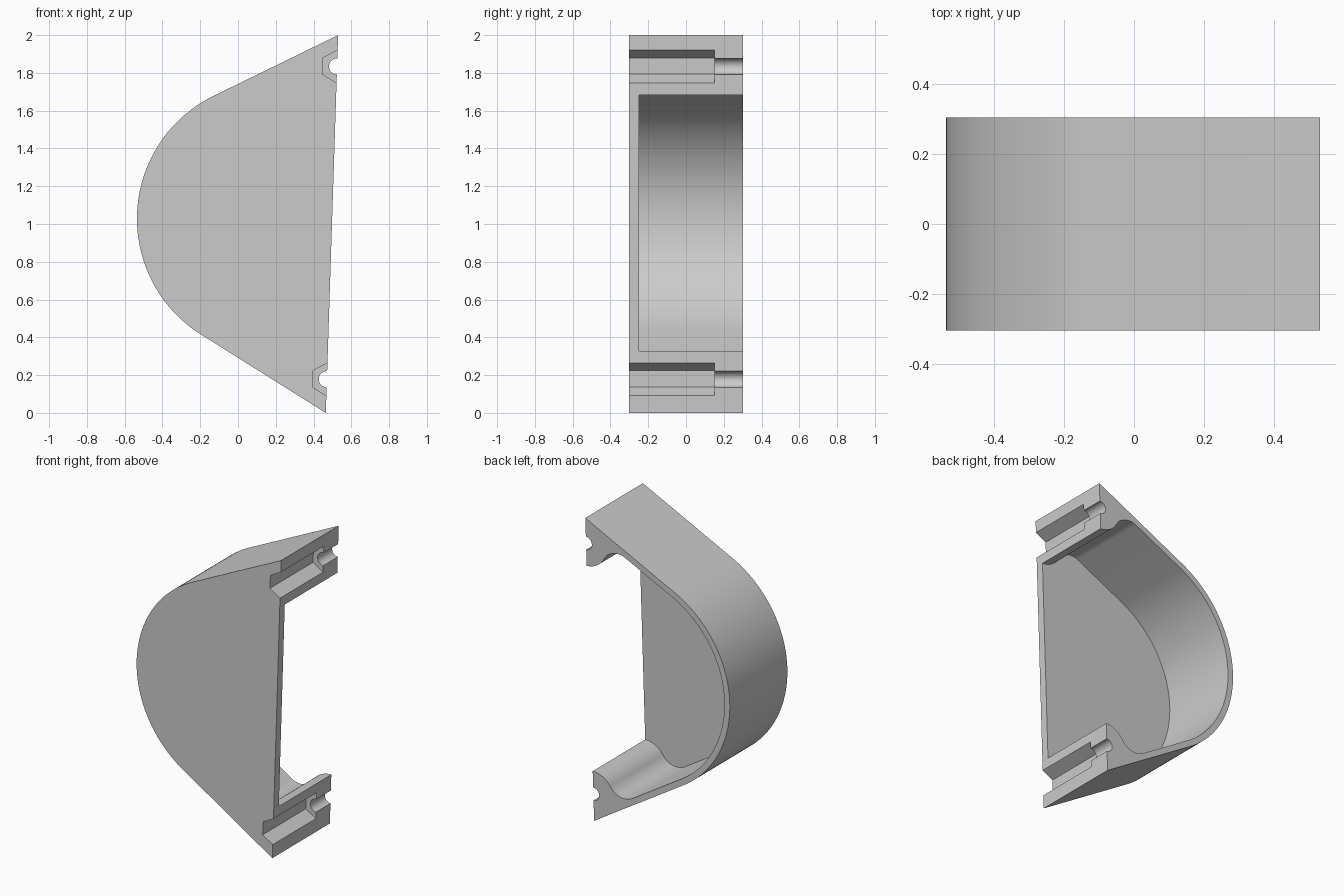
import bpy, bmesh
from math import pi, cos, sin, acos, atan2, sqrt
from mathutils import Vector

if "Cube" in bpy.data.objects:
    bpy.data.objects.remove(bpy.data.objects["Cube"])

FRONT, BACK = -0.303, 0.303
CENTRE, RADIUS = Vector((0.189, 1.028)), 0.724     # big round side, in x and z
WALL, BOSS, FILLET = 0.04, 0.15, 0.12
TOP, BOTTOM = Vector((0.53, 2.0)), Vector((0.465, 0.0))
EDGE = (TOP - BOTTOM).normalized()                 # slanted open side
OUT = Vector((EDGE.y, -EDGE.x))


def polar(angle):
    return Vector((cos(angle), sin(angle)))


def heading(v):
    return atan2(v.y, v.x)


def arc(centre, radius, start, end, steps):
    """Arc along the shorter way round."""
    sweep = (end - start + pi) % (2 * pi) - pi
    return [centre + radius * polar(start + sweep * i / steps) for i in range(steps + 1)]


def prism(name, outline, y0, y1):
    """Closed x-z outline extruded along y."""
    bm = bmesh.new()
    face = bm.faces.new([bm.verts.new((p.x, y0, p.y)) for p in outline])
    grown = bmesh.ops.extrude_face_region(bm, geom=[face])["geom"]
    bmesh.ops.translate(bm, vec=(0, y1 - y0, 0),
                        verts=[v for v in grown if isinstance(v, bmesh.types.BMVert)])
    bmesh.ops.recalc_face_normals(bm, faces=bm.faces)
    mesh = bpy.data.meshes.new(name)
    bm.to_mesh(mesh)
    bm.free()
    obj = bpy.data.objects.new(name, mesh)
    bpy.context.collection.objects.link(obj)
    return obj


def tangent_angle(corner, side):
    v = corner - CENTRE
    return heading(v) + side * acos(RADIUS / v.length)


def boss_profile(corner, hole, angle, side):
    """Inner wall from the open side, round a screw boss, to the thin wall."""
    inward = -polar(angle)
    along = (CENTRE + RADIUS * polar(angle) - corner).normalized()
    rise = WALL + FILLET - (hole - corner).dot(inward)
    mid = hole + inward * rise + along * sqrt((BOSS + FILLET) ** 2 - rise ** 2)
    start = hole + EDGE * side * BOSS
    return ([start + OUT * 0.3]
            + arc(hole, BOSS, heading(EDGE * side), heading(mid - hole), 16)
            + arc(mid, FILLET, heading(hole - mid), angle, 20))


# Solid body: round side running tangentially into two straight sides
a_top, a_low = tangent_angle(TOP, 1), tangent_angle(BOTTOM, -1)
housing = prism("half_housing", [TOP] + arc(CENTRE, RADIUS, a_top, a_low, 64) + [BOTTOM],
                FRONT, BACK)

# Cavity open to the back and to the slanted side
hole_top = BOTTOM + EDGE * 1.835
hole_low = BOTTOM + EDGE * 0.178
cavity = (boss_profile(BOTTOM, hole_low, a_low, 1)
          + arc(CENTRE, RADIUS - WALL, a_low, a_top, 64)
          + boss_profile(TOP, hole_top, a_top, -1)[::-1])
cutters = [prism("cavity_cutter", cavity, -0.25, 0.4)]

# Half hexagon nut pockets and half round screw holes
for label, hole in (("upper", hole_top), ("lower", hole_low)):
    for kind, sides, radius, y0, y1 in (("nut", 6, 0.087, -0.4, 0.15),
                                        ("screw", 40, 0.043, 0.1, 0.4)):
        ring = [hole + radius * polar(heading(EDGE) + 2 * pi * i / sides) for i in range(sides)]
        cutters.append(prism(f"{label}_{kind}_cutter", ring, y0, y1))

bpy.ops.object.select_all(action="DESELECT")
housing.select_set(True)
bpy.context.view_layer.objects.active = housing
for cutter in cutters:
    cutter.hide_render = True
    cut = housing.modifiers.new("cut", "BOOLEAN")
    cut.operation, cut.solver, cut.object = "DIFFERENCE", "EXACT", cutter
    bpy.ops.object.modifier_apply(modifier=cut.name)
    bpy.data.objects.remove(cutter)

# Plain grey surface
grey = bpy.data.materials.new("light_grey")
grey.use_nodes = True
colour = (0.6, 0.6, 0.6, 1)
grey.diffuse_color = colour
grey.node_tree.nodes["Principled BSDF"].inputs["Base Color"].default_value = colour
housing.data.materials.clear()
housing.data.materials.append(grey)
bpy.ops.object.shade_smooth_by_angle(angle=pi / 8)
